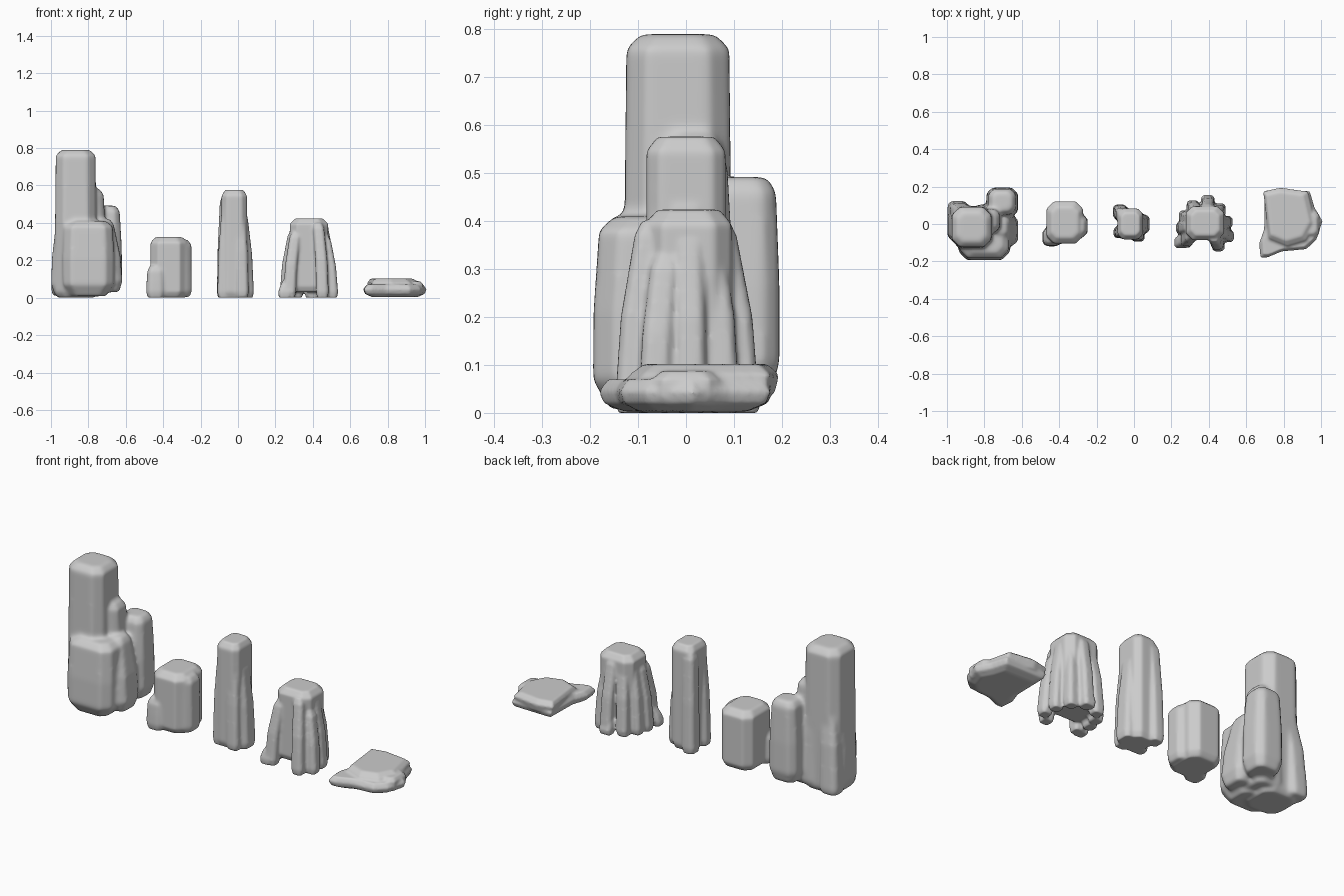
import bpy, bmesh
from math import sin, cos, pi


def loft(bm, outline, levels, cx, cy):
    """Stack copies of an outline (around cx, cy) at levels of (z, scale, shift x, shift y)."""
    rings = [[bm.verts.new((cx + x * s + dx, cy + y * s + dy, z)) for x, y in outline]
             for z, s, dx, dy in levels]
    n = len(outline)
    for a, b in zip(rings, rings[1:]):
        for i in range(n):
            j = (i + 1) % n
            bm.faces.new((a[i], a[j], b[j], b[i]))
    bm.faces.new(rings[0][::-1])
    bm.faces.new(rings[-1])


def column(bm, x, y, w, d, z0, z1, top=1.0, lean=(0, 0), base=0.85):
    """Cut-corner column with worn ends, tapering to `top` and leaning."""
    a, b = w / 2, d / 2
    c = min(a, b) * 0.4
    quarter = [(a - c, b), (a, b - c)]
    outline = []
    for sx, sy in ((1, -1), (1, 1), (-1, 1), (-1, -1)):
        pts = [(px * sx, py * sy) for px, py in quarter]
        outline += pts if sx * sy < 0 else pts[::-1]
    r = min(0.03, (z1 - z0) * 0.25)
    foot = r if base > 0.8 else 2 * r
    levels = []
    for z, round_off in ((z0, base), (z0 + foot, 0.97 if base < 0.8 else 1),
                         ((z0 + z1) / 2, 1), (z1 - r, 1), (z1, 0.72)):
        t = ((z - z0) / (z1 - z0)) ** 2
        levels.append((z, (1 + (top - 1) * t) * round_off, lean[0] * t, lean[1] * t))
    loft(bm, outline, levels, x, y)


def rock(name, bm, voxel=0.008, smooth=8):
    """Fuse overlapping blocks into one weathered stone."""
    bmesh.ops.recalc_face_normals(bm, faces=bm.faces)
    me = bpy.data.meshes.new(name)
    bm.to_mesh(me)
    bm.free()
    ob = bpy.data.objects.new(name, me)
    bpy.context.collection.objects.link(ob)
    fuse = ob.modifiers.new("fuse", 'REMESH')
    fuse.mode = 'VOXEL'
    fuse.voxel_size = voxel
    fuse.use_smooth_shade = True
    worn = ob.modifiers.new("weather", 'SMOOTH')
    worn.factor = 0.5
    worn.iterations = smooth


# tall cluster
bm = bmesh.new()
column(bm, -0.868, -0.017, 0.222, 0.225, 0.0, 0.79, 0.95)                    # pillar
column(bm, -0.80, -0.085, 0.28, 0.225, 0.008, 0.41, 0.92, (0, 0.01), 0.65)   # front lump
column(bm, -0.917, -0.015, 0.17, 0.17, 0.01, 0.42, 0.85, (0.02, 0), 0.7)     # left lump
column(bm, -0.943, 0.075, 0.11, 0.1, 0.01, 0.55, 0.6, (0.04, -0.04))         # left ridge
column(bm, -0.705, 0.115, 0.175, 0.165, 0.045, 0.492, 0.8, (0, 0.005), 0.75) # back column
column(bm, -0.685, -0.035, 0.14, 0.17, 0.03, 0.42, 0.6, (-0.03, 0.02), 0.7)  # right lump
column(bm, -0.78, 0.03, 0.16, 0.15, 0.02, 0.58, 0.8, (-0.005, -0.015))       # step
rock("tall_rock_cluster", bm, 0.009, 12)

# short block, right wedge and front-left foot
bm = bmesh.new()
column(bm, -0.37, 0.008, 0.195, 0.225, 0.0, 0.325)
column(bm, -0.32, -0.01, 0.145, 0.12, 0.005, 0.31, 0.97)
column(bm, -0.44, -0.07, 0.1, 0.1, 0.0, 0.17, 0.85)
rock("short_rock", bm)

# slender column with ridges
bm = bmesh.new()
column(bm, -0.02, 0.0, 0.135, 0.165, 0.0, 0.576)
column(bm, -0.075, 0.065, 0.075, 0.08, 0.0, 0.54, 0.85, (0.012, -0.015))
column(bm, -0.075, -0.045, 0.07, 0.06, 0.0, 0.54, 0.75, (0.02, 0))
column(bm, 0.042, 0.0, 0.085, 0.1, 0.0, 0.46, 0.7, (-0.025, 0))
column(bm, 0.022, -0.06, 0.07, 0.07, 0.0, 0.5, 0.8, (-0.015, 0.02))
rock("slender_rock", bm, 0.007)

# stump: a core ringed by nearly upright ribs (angle, reach, height), open to the front
bm = bmesh.new()
cx, cy = 0.38, 0.0
column(bm, cx, cy + 0.005, 0.205, 0.18, 0.03, 0.424)
ribs = [(-58, .135, .40), (-28, .138, .33), (5, .115, .39), (45, .11, .4), (82, .12, .4),
        (125, .115, .4), (160, .115, .4), (190, .125, .36), (222, .14, .35)]
for deg, reach, height in ribs:
    c, s = cos(deg * pi / 180), sin(deg * pi / 180)
    column(bm, cx + reach * c, cy + reach * s, 0.066, 0.066, 0.0, height, 0.85,
           (-0.045 * c, -0.05 * s))
# splayed feet at the left and back
for x, y in ((0.25, -0.1), (0.395, 0.125)):
    column(bm, x, y, 0.075, 0.065, 0.0, 0.13, 0.55, ((cx - x) * 0.3, (cy - y) * 0.3))
rock("buttressed_rock", bm, 0.007, 5)

# flat slab: wide lower sheet and smaller upper sheet
bm = bmesh.new()
lower = [(-.165, -.18), (-.13, -.18), (-.05, -.147), (.08, -.135), (.135, -.085), (.168, .015),
         (.125, .09), (.1, .175), (-.14, .18), (-.145, -.03), (-.17, -.1)]
upper = [(-.12, -.08), (-.02, -.12), (.08, -.09), (.13, 0), (.09, .175), (-.06, .195),
         (-.15, .175)]
loft(bm, lower, [(0.003, .72, 0, 0), (0.02, .95, 0, 0), (0.045, 1.01, 0, 0), (0.07, .9, 0, 0)],
     0.84, 0)
loft(bm, upper, [(0.04, .95, 0, 0), (0.08, 1, 0, 0), (0.102, .82, -.01, 0.01)], 0.84, 0)
column(bm, 0.935, 0.0, 0.11, 0.14, 0.015, 0.088)
rock("flat_slab", bm, 0.007, 4)
